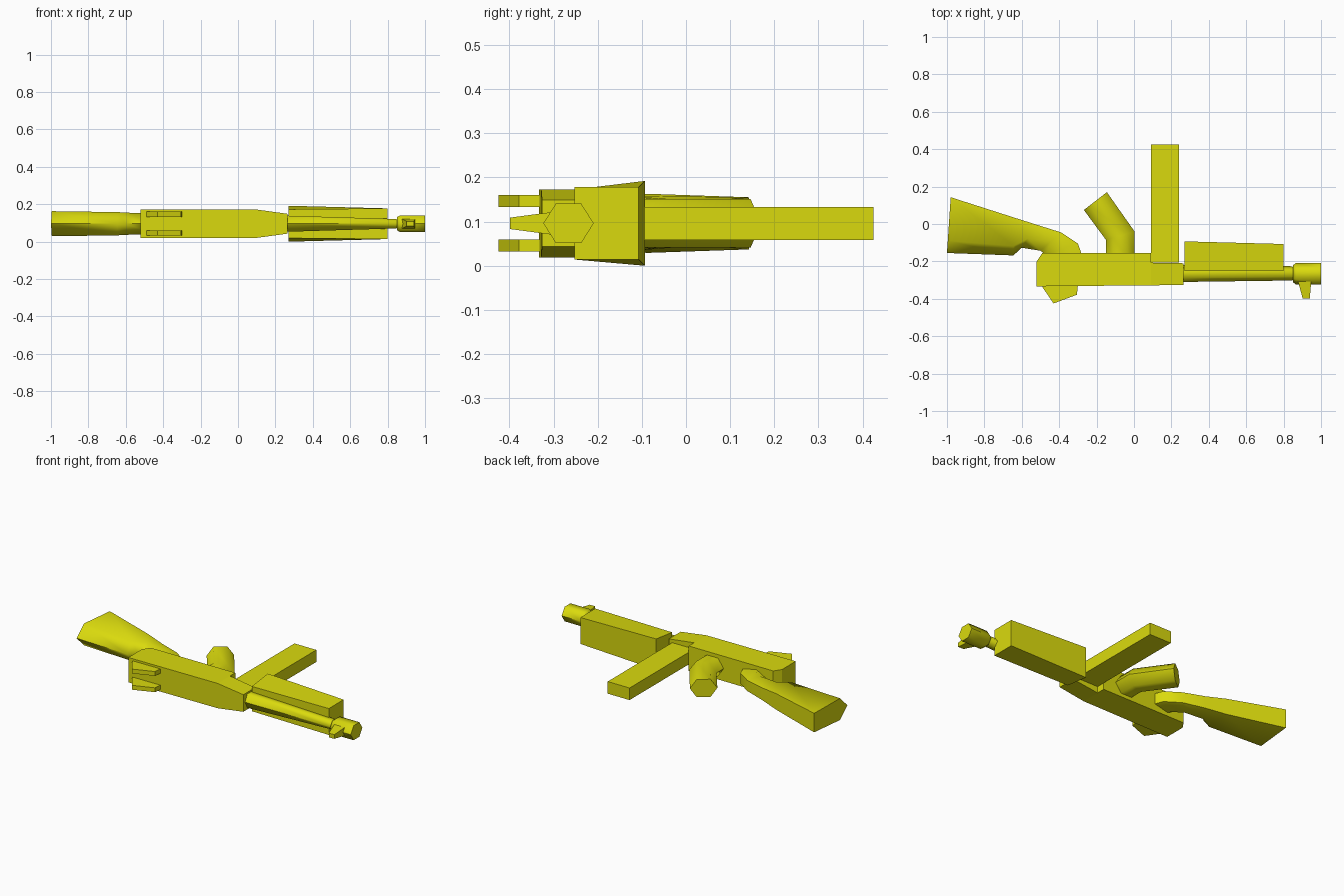
import bpy, bmesh, math

if "Cube" in bpy.data.objects:
    bpy.data.objects.remove(bpy.data.objects["Cube"])

ZC = 0.096  # mid-plane height of the model

yellow = bpy.data.materials.new("yellow")
yellow.diffuse_color = (0.70, 0.70, 0.004, 1.0)
yellow.use_nodes = True
yellow.node_tree.nodes["Principled BSDF"].inputs["Base Color"].default_value = yellow.diffuse_color


def loft(name, rings, smooth=None):
    """Skin a closed solid through rings of equal point count."""
    bm = bmesh.new()
    vs = [[bm.verts.new((x, y, ZC + z)) for x, y, z in r] for r in rings]
    n = len(vs[0])
    for a, b in zip(vs, vs[1:]):
        for i in range(n):
            j = (i + 1) % n
            bm.faces.new((a[i], a[j], b[j], b[i]))
    bm.faces.new(vs[0])
    bm.faces.new(vs[-1])
    bmesh.ops.remove_doubles(bm, verts=bm.verts, dist=0.0005)
    bmesh.ops.recalc_face_normals(bm, faces=bm.faces)
    me = bpy.data.meshes.new(name)
    bm.to_mesh(me)
    bm.free()
    me.materials.append(yellow)
    ob = bpy.data.objects.new(name, me)
    bpy.context.collection.objects.link(ob)
    if smooth:
        bpy.ops.object.select_all(action='DESELECT')
        ob.select_set(True)
        bpy.context.view_layer.objects.active = ob
        bpy.ops.object.shade_smooth_by_angle(angle=math.radians(smooth))
    return ob


def rect(x, y0, y1, h0, h1=None):
    """Rectangle or trapezoid across x: half thickness h0 at y0, h1 at y1."""
    h1 = h0 if h1 is None else h1
    return [(x, y0, -h0), (x, y0, h0), (x, y1, h1), (x, y1, -h1)]


def disc(x, y, ry, rz, n=6):
    """Polygon across x with its corners along y."""
    return [(x, y + ry * math.cos(2 * math.pi * i / n),
             rz * math.sin(2 * math.pi * i / n)) for i in range(n)]


def plate(name, pts, z0, z1):
    return loft(name, [[(x, y, z) for x, y in pts] for z in (z0, z1)])


def section(a, b, w, shape):
    """Cross-section between in-plane points a and b, half thickness w."""
    return [(a[0] + (b[0] - a[0]) * t, a[1] + (b[1] - a[1]) * t, w * s)
            for t, s in shape]


# receiver, stepped and tapered toward the barrel
loft("receiver", [
    rect(-0.52, -0.333, -0.20, 0.077),
    rect(-0.49, -0.333, -0.155, 0.077),
    rect(0.09, -0.328, -0.155, 0.077),
    rect(0.09, -0.328, -0.207, 0.077),
    rect(0.265, -0.326, -0.210, 0.053)])

# magazine
loft("magazine", [rect(0.09, -0.207, 0.425, 0.0375),
                  rect(0.24, -0.207, 0.425, 0.0375)])

# handguard, flared at the rear
loft("handguard", [rect(0.27, -0.25, -0.093, 0.077, 0.096),
                   rect(0.80, -0.252, -0.107, 0.082)])

# barrel with narrow neck
loft("barrel", [disc(0.25, -0.264, 0.046, 0.050),
                disc(0.845, -0.264, 0.038, 0.029),
                disc(0.855, -0.264, 0.030, 0.025),
                disc(0.87, -0.264, 0.030, 0.025)], 62)

# muzzle
loft("muzzle", [disc(0.85, -0.266, 0.046, 0.040),
                disc(0.866, -0.266, 0.057, 0.052),
                disc(1.0, -0.266, 0.057, 0.052)], 62)

# front sight, tapering outward
loft("front_sight", [
    [(x, y, z) for x, z in ((x0, -h), (x1, -h), (x1, h), (x0, h))]
    for y, x0, x1, h in ((-0.30, 0.875, 0.948, 0.026),
                         (-0.398, 0.902, 0.940, 0.013))])

# pair of rear sight ears
sight = [(-0.49, -0.325), (-0.49, -0.337), (-0.43, -0.425),
         (-0.305, -0.378), (-0.30, -0.325)]
for side, s in (("upper", 1), ("lower", -1)):
    plate("rear_sight_" + side, sight, s * 0.037, s * 0.064)

# bent pistol grip
HEX = [(0, 0), (.25, 1), (.75, 1), (1, 0), (.75, -1), (.25, -1)]
loft("grip", [section((0.003, -0.18), (-0.15, -0.18), 0.055, HEX),
              section((0.003, -0.04), (-0.15, -0.085), 0.055, HEX),
              section((-0.145, 0.17), (-0.268, 0.075), 0.055, HEX)], 62)

# stock: broad flat-backed butt narrowing into a curved neck
stock = []
for a, b, w, k, m in (
        ((-0.98, 0.143), (-1.0, -0.155), 0.067, .88, .78),
        ((-0.64, 0.034), (-0.645, -0.168), 0.062, .80, .75),
        ((-0.52, -0.004), (-0.60, -0.127), 0.058, .65, .6),
        ((-0.39, -0.045), (-0.50, -0.143), 0.055, .6, .5),
        ((-0.30, -0.105), (-0.47, -0.165), 0.055, .6, .5),
        ((-0.278, -0.165), (-0.45, -0.19), 0.055, .6, .5)):
    stock.append(section(a, b, w, [(0, k), (m, 1), (1, 0), (m, -1), (0, -k)]))
loft("stock", stock, 62)
